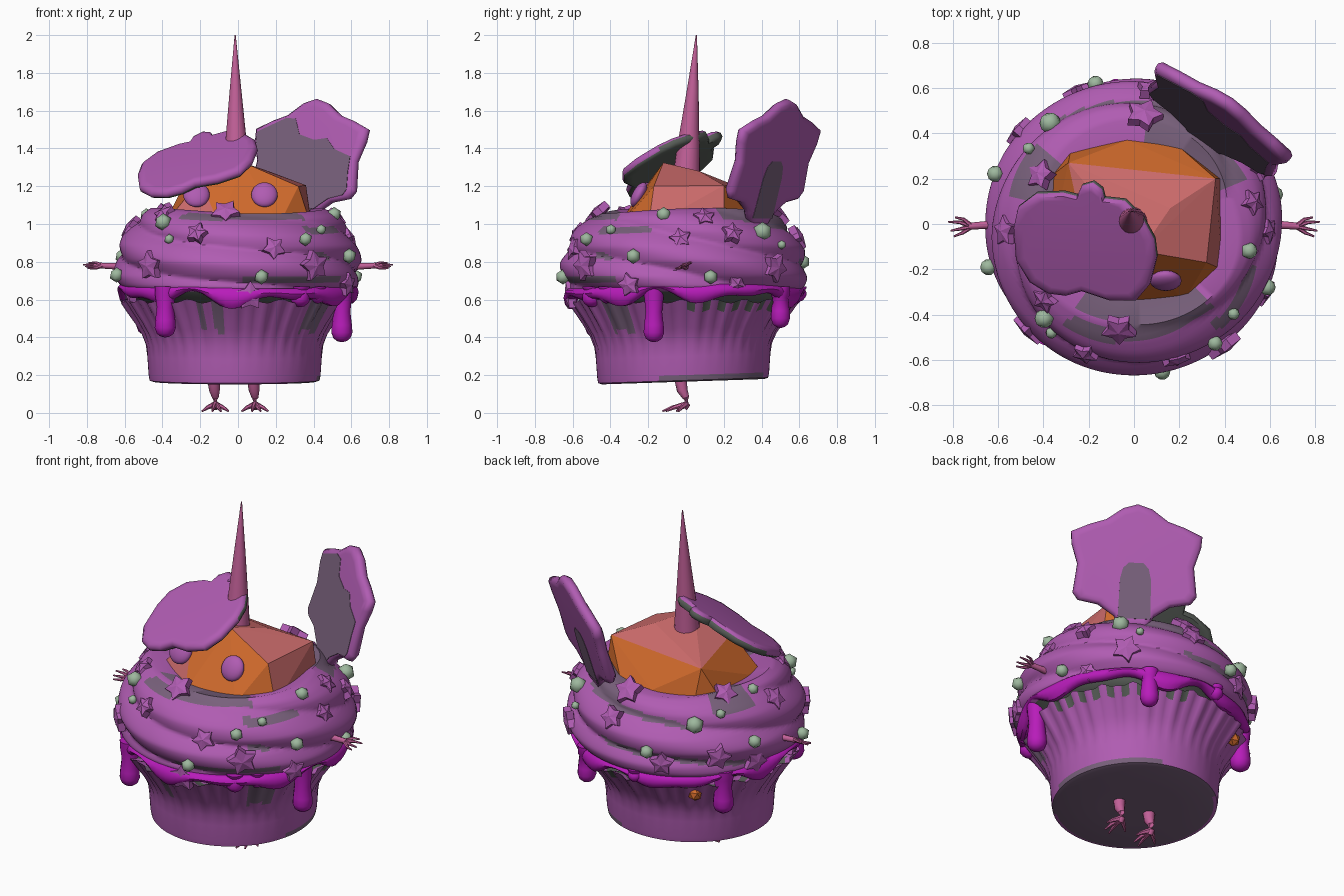
import bpy, bmesh, math
from mathutils import Vector, Matrix
from math import sin, cos, pi, atan2, radians, degrees

if "Cube" in bpy.data.objects:
    bpy.data.objects.remove(bpy.data.objects["Cube"])


def mat(name, r, g, b):
    m = bpy.data.materials.new(name)
    lin = [((c / 255 + 0.055) / 1.055) ** 2.4 for c in (r, g, b)]
    m.diffuse_color = (*lin, 1)
    m.use_nodes = True
    m.node_tree.nodes["Principled BSDF"].inputs["Base Color"].default_value = m.diffuse_color
    return m


PURPLE = mat("purple", 176, 92, 178)
MAGENTA = mat("magenta", 184, 28, 186)
MAUVE = mat("mauve grey", 120, 96, 123)
MOSS = mat("dark moss grey", 88, 94, 88)
ORANGE = mat("orange", 208, 106, 44)
SALMON = mat("salmon", 202, 106, 106)
PINK = mat("pink", 194, 96, 152)
GREEN = mat("pale green", 158, 184, 158)


def finish(name, bm, mats, smooth=None, normals=True):
    if normals:
        bmesh.ops.recalc_face_normals(bm, faces=bm.faces)
    me = bpy.data.meshes.new(name)
    bm.to_mesh(me)
    bm.free()
    ob = bpy.data.objects.new(name, me)
    bpy.context.collection.objects.link(ob)
    for m in mats:
        me.materials.append(m)
    if smooth:
        bpy.ops.object.select_all(action='DESELECT')
        ob.select_set(True)
        bpy.context.view_layer.objects.active = ob
        bpy.ops.object.shade_smooth_by_angle(angle=radians(smooth))
    return ob


def revolve(name, point, rows, segs, mats, rule=None, smooth=40, closed=False, base=0):
    """Skin of rings; point(row, angle) gives each position."""
    bm = bmesh.new()
    rings = [[bm.verts.new(point(j, 2 * pi * i / segs)) for i in range(segs)] for j in range(rows)]
    for j in range(rows if closed else rows - 1):
        a, b = rings[j], rings[(j + 1) % rows]
        for i in range(segs):
            k = (i + 1) % segs
            f = bm.faces.new((a[i], a[k], b[k], b[i]))
            if rule:
                f.material_index = rule(f.calc_center_median())
    if not closed:
        bm.faces.new(rings[0]).material_index = base
        bm.faces.new(rings[-1])
    return finish(name, bm, mats, smooth)


def tube(bm, pts, radii, segs=8):
    """Tapered tube through points."""
    pts = [Vector(p) for p in pts]
    rings = []
    for i, p in enumerate(pts):
        d = pts[min(i + 1, len(pts) - 1)] - pts[max(i - 1, 0)]
        q = d.to_track_quat('Z', 'Y')
        rings.append([bm.verts.new(p + q @ Vector((cos(2 * pi * k / segs) * radii[i],
                      sin(2 * pi * k / segs) * radii[i], 0))) for k in range(segs)])
    for a, b in zip(rings, rings[1:]):
        for k in range(segs):
            bm.faces.new((a[k], a[(k + 1) % segs], b[(k + 1) % segs], b[k]))
    bm.faces.new(rings[0])
    bm.faces.new(rings[-1])


def sample(prof, t):
    """Linear lookup of (key, value) pairs."""
    for (a, va), (b, vb) in zip(prof, prof[1:]):
        if t <= b:
            return va + (vb - va) * max(0, (t - a) / (b - a))
    return prof[-1][1]


# Pleated cup, its base slightly tilted and grey, with grey patches near the rim
CUP = [(.0, .43), (.165, .43), (.172, .45), (.2, .455), (.3, .462), (.36, .468), (.42, .49), (.45, .508),
       (.48, .525), (.54, .565), (.592, .60), (.58, .57), (.56, .5)]


def cup_point(j, a):
    z, r = CUP[j] if j else (.165, .2)
    t = min(1, max(0, (z - .3) / .25))
    r += .009 * t * cos(44 * a)
    z += .01 * t * cos(22 * a) + (1 - t) * .033 * r * sin(a)
    return (-.018 + r * cos(a), -.015 + r * sin(a), z)


def cup_rule(c):
    d, r = degrees(atan2(c.y, c.x)), math.hypot(c.x, c.y)
    if r < .56 and c.z > .55:
        return 2
    if r < .44 and c.z < .2:
        return 1
    return 1 if c.z > .43 and (-50 < d < -33 or -112 < d < -107 or -104 < d < -98) else 0


revolve("cup", cup_point, len(CUP), 176, [PURPLE, MAUVE, MOSS], cup_rule, smooth=50, base=1)

# Swirled frosting
FROST = [(.56, .50), (.60, .555), (.63, .58), (.67, .61), (.72, .628), (.80, .63), (.88, .608),
         (.95, .572), (1.0, .535), (1.04, .495), (1.07, .44)]


def crease(a, z):
    return abs(sin(1.5 * a + z * 17 + .4 * sin(2 * a)))


def frost_r(a, z):
    return sample(FROST, z) + .04 * crease(a, z) * min(1, max(0, (z - .58) / .08)) - .012


def frost_point(j, a):
    if j >= 44:
        return (.3 * cos(a), .3 * sin(a) - .01, 1.02)
    z = .56 + .51 * j / 43
    r = frost_r(a, z)
    return (r * cos(a), r * sin(a) - .01, z + .015 * sin(a * 2 + 1) * max(0, z - .6) / .47)


def frost_rule(c):
    a = atan2(c.y, c.x)
    d, r = degrees(a), math.hypot(c.x, c.y)
    if c.z < .645:
        return 2
    if c.z > .99 and (22 < d < 82 and r < .53 or 140 < d < 168 or -125 < d < -45 and 1.02 < c.z < 1.055):
        return 1
    if -88 < d < -35 and .685 < c.z < .72 or -52 < d < -20 and .95 < c.z < .985:
        return 1
    return 1 if crease(a, c.z) < .3 and sin(2 * a + 5 * c.z) > .4 and not -130 < d < -50 else 0


revolve("frosting", frost_point, 45, 160, [PURPLE, MAUVE, MOSS], frost_rule, smooth=50)


# Glaze band with a wavy lower edge
def glaze_point(j, a):
    t = 2 * pi * j / 10
    h = .035 + .014 * sin(7 * a) + .01 * sin(11 * a + 1)
    r = .602 + .036 * cos(t)
    return (r * cos(a), r * sin(a) - .01, .672 - h + h * sin(t) + .012 * sin(2 * a + 1))


revolve("glaze_band", glaze_point, 10, 120, [MAGENTA], closed=True)

# Glaze drips
bm = bmesh.new()
for x, y, low, r in [(-.385, -.48, .40, .056), (.55, -.17, .375, .056), (.31, .5, .45, .052),
                     (-.48, .33, .41, .058), (.33, -.5, .56, .05), (.42, -.42, .58, .045), (-.08, .6, .59, .04)]:
    zs = [.67, .62, low + .16, low + .09, low + .05, low + .02, low + .005, low]
    if low > .5:
        zs = [.67, .66, .65, .64, low + .035, low + .02, low + .005, low]
    tube(bm, [(x, y, z) for z in zs], [r * k for k in (1.0, .95, .8, .95, 1, .8, .45, .1)], 14)
finish("glaze_drips", bm, [MAGENTA], 50)

# Faceted gem: front, back and left faces orange; top, right and front-left corner salmon
bm = bmesh.new()
for p in [(.03, -.12, 1.325), (.16, .07, 1.28), (.32, -.17, 1.2), (.36, .2, 1.205), (-.29, .27, 1.2),
          (-.2, -.15, 1.23), (.39, -.2, .98), (.22, -.34, 1.0), (-.1, -.36, 1.0), (-.39, -.2, 1.0),
          (-.38, .2, 1.0), (-.28, .32, 1.02), (-.03, .37, 1.04), (.2, .34, 1.04), (.39, .2, 1.0)]:
    bm.verts.new(p)
bmesh.ops.convex_hull(bm, input=bm.verts)
bm.normal_update()
for f in bm.faces:
    n = f.normal
    side = (abs(n.y) > .4 and abs(n.y) > n.x) or n.x < -.5
    f.material_index = 0 if side and n.z < .72 and not (n.x < -.35 and n.y < -.35) else 1
finish("gem_head", bm, [ORANGE, SALMON], normals=False)

# Small gem chip at the back of the cup
bm = bmesh.new()
bmesh.ops.create_icosphere(bm, subdivisions=1, radius=.04, matrix=Matrix.Translation((-.355, .42, .52)))
finish("gem_chip", bm, [ORANGE])

# Flattened eyes lying on the gem
bm = bmesh.new()
for x, y, z in [(-.22, -.23, 1.155), (.14, -.25, 1.155)]:
    m = Matrix.Translation((x, y, z)) @ Matrix.Rotation(radians(-28), 4, 'X') @ Matrix.Diagonal((.07, .034, .072, 1))
    bmesh.ops.create_uvsphere(bm, u_segments=20, v_segments=12, radius=1, matrix=m)
finish("eyes", bm, [PURPLE], 60)

# Horn
bm = bmesh.new()
tube(bm, [(-.01, 0, 1.2), (-.01, .012, 1.4), (-.013, .035, 1.7), (-.015, .055, 2.0)], [.077, .06, .032, .003], 20)
finish("horn", bm, [PINK], 50)


def slab(name, outline, place, thick, mats, back=0, rim_y=9):
    """Plate from a 2D outline with rounded rims; place(u, w, depth) maps it into space."""
    bm = bmesh.new()
    n = len(outline)
    cu, cw = sum(p[0] for p in outline) / n, sum(p[1] for p in outline) / n
    rim = [(.86, 0), (.95, .02), (1, .3), (1, .68), (.95, .97), (.86, 1)]
    layers = rim if thick > .01 else [(1, 0), (1, 1)]
    rings = [[bm.verts.new(place(cu + (u - cu) * s, cw + (w - cw) * s, d * thick)) for u, w in outline]
             for s, d in layers]
    for j, (a, b) in enumerate(zip(rings, rings[1:])):
        for i in range(n):
            f = bm.faces.new((a[i], a[(i + 1) % n], b[(i + 1) % n], b[i]))
            f.material_index = back if j < 2 or j == 2 and outline[i][1] > rim_y else 0
    bm.faces.new(rings[0]).material_index = back
    bm.faces.new(rings[-1])
    return finish(name, bm, mats, 50)


# Tilted cap, grey underneath
CAP = [(-.52, 0), (-.5, .09), (-.42, .15), (-.3, .155), (-.24, .14), (-.22, .185), (-.17, .2), (-.13, .17),
       (-.12, .13), (-.03, .12), (.05, .04), (.1, -.05), (.11, -.13), (.08, -.25), (.02, -.32), (-.1, -.32),
       (-.22, -.28), (-.29, -.3), (-.37, -.29), (-.45, -.24), (-.51, -.14)]
CN = Vector((-.34, -.52, 1)).normalized()
slab("cap", CAP, lambda u, w, d: Vector((u, w, 1.3 + .34 * (u + .2) + .52 * (w + .07))) + CN * d,
     .055, [PURPLE, MOSS], 1, -.06)

# Upright leaf behind, with grey patches on both faces
half = [(.08, .475), (.17, .41), (.26, .38), (.36, .335), (.355, .27), (.32, .16), (.34, .0), (.31, -.04),
        (.2, -.06), (.11, -.12), (.06, -.2)]
LEAF = [(0, .5)] + half + [(-u, w) for u, w in reversed(half)]
LU = Vector((.82, -.57, 0))
LW = Vector((.16, .25, 1)) * .97
LN = LU.cross(LW).normalized()
if LN.y > 0:
    LN = -LN


def leaf(u, w, d):
    return Vector((.345, .415, 1.175)) + LU * u + LW * w + LN * (d - .03)


slab("leaf", LEAF, leaf, .06, [PURPLE])
front_patch = [(-.32, .0), (-.3, .16), (-.335, .27), (-.335, .315), (-.16, .39), (-.1, .385), (-.06, .3), (.04, .27),
               (.12, .28), (.18, .22), (.29, .18), (.29, .1), (.3, .0), (.28, -.03), (.19, -.05), (.1, -.11),
               (.05, -.18), (-.05, -.18), (-.1, -.11), (-.19, -.05), (-.29, -.03)]
slab("leaf_front_patch", front_patch, lambda u, w, d: leaf(u, w, d + .058), .004, [MAUVE])
back_patch = [(-.09, -.14), (-.085, .08), (-.07, .14), (-.04, .17), (.04, .17), (.07, .14), (.085, .08), (.09, -.14)]
slab("leaf_back_patch", back_patch, lambda u, w, d: leaf(u, w, d - .002), .004, [MAUVE])

# Arms with splayed fingers
bm = bmesh.new()
for s in (-1, 1):
    tube(bm, [(s * .56, 0, .775), (s * .66, -.005, .777), (s * .73, -.01, .78)], [.024, .017, .015])
    for dx, dy, dz in [(.82, .01, .785), (.795, -.055, .765), (.79, .03, .795), (.81, -.03, .775)]:
        tube(bm, [(s * .715, -.01, .78), (s * (.715 + dx) / 2, dy * .7, dz), (s * dx, dy, dz)], [.012, .008, .004], 6)
finish("arms", bm, [PINK], 50)

# Legs with splayed toes
bm = bmesh.new()
for x in (-.12, .09):
    tube(bm, [(x - .01, -.03, .19), (x - .005, -.02, .12), (x, 0, .08), (x, .005, .045), (x, -.01, .025)],
         [.036, .03, .018, .018, .018])
    for dx, y in [(-.07, -.05), (-.015, -.125), (.03, -.105), (.07, -.04)]:
        tube(bm, [(x, 0, .045), (x + dx * .6, y * .6, .028), (x + dx, y, .009)], [.018, .011, .005], 6)
finish("legs", bm, [PINK], 50)


def on_frost(x, y, z, lift=0.0):
    a = atan2(y, x)
    r = frost_r(a, max(.64, z)) + lift
    return Vector((r * cos(a), r * sin(a) - .01, z)), a


# Pearls
bm = bmesh.new()
for x, y, z, r in [(-.39, -.4, 1.01, .042), (-.38, -.49, .92, .025), (.13, -.67, .72, .036), (.36, -.52, .92, .033),
                   (.42, -.37, .97, .026), (.47, -.1, 1.05, .036), (.59, -.27, .83, .036), (-.64, -.18, .73, .036),
                   (.62, .14, .72, .035), (-.51, .07, 1.05, .03), (-.61, .23, .83, .036), (-.46, .34, 1.0, .026),
                   (-.39, .48, .95, .047), (-.17, .63, .8, .036), (.43, .41, .96, .046), (.37, .5, .89, .022)]:
    p = on_frost(x, y, z, .015)[0]
    bmesh.ops.create_icosphere(bm, subdivisions=1, radius=r * 1.12, matrix=Matrix.Translation(p))
finish("pearls", bm, [GREEN], 60)

# Puffy five-pointed stars
bm = bmesh.new()
for i, (x, y, z, r) in enumerate([
        (.04, .44, 1.06, .085), (.49, .1, 1.03, .06), (.5, .23, .95, .06), (.44, .47, .77, .08), (-.4, .22, 1.06, .07),
        (-.55, -.02, .98, .07), (-.49, -.48, .78, .08), (-.22, -.57, .95, .06), (-.07, -.48, 1.06, .08),
        (.2, -.62, .87, .065), (.4, -.52, .78, .085), (.07, -.66, .62, .08), (-.62, -.2, .64, .06),
        (-.6, .2, .7, .075), (.08, .62, .93, .07), (.62, -.02, .92, .06), (-.25, .6, .74, .07), (-.5, .42, .78, .075),
        (.6, .3, .68, .06), (-.4, -.33, 1.05, .06), (.6, -.3, .68, .065)]):
    pos, a = on_frost(x, y, z, .005)
    q = Vector((cos(a), sin(a), max(-.1, (z - .8) * 4))).to_track_quat('Z', 'Y')
    rad = [r * (1 if k % 2 else .6) for k in range(10)]
    ring = [[bm.verts.new(pos + q @ Vector((rad[k] * cos(k * pi / 5 + i), rad[k] * sin(k * pi / 5 + i), d)))
             for k in range(10)] for d in (-.02, .02)]
    caps = [bm.verts.new(pos + q @ Vector((0, 0, d))) for d in (-.03, .034)]
    for k in range(10):
        m = (k + 1) % 10
        bm.faces.new((ring[0][k], ring[0][m], ring[1][m], ring[1][k]))
        for c, g in zip(caps, ring):
            bm.faces.new((g[k], g[m], c))
finish("stars", bm, [PURPLE])
